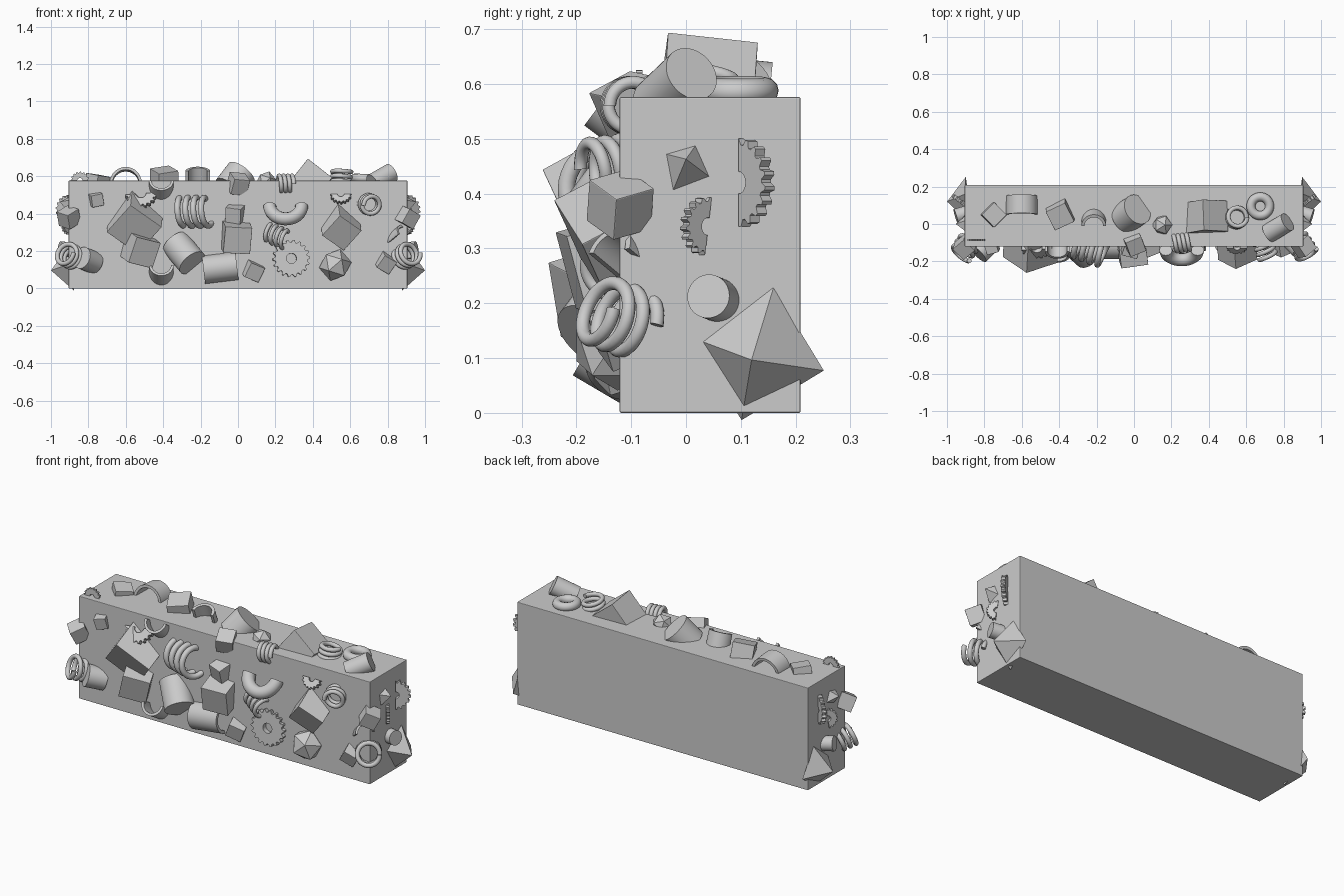
import bpy, bmesh
from math import sin, cos, pi, radians
from mathutils import Vector, Matrix, Euler

if "Cube" in bpy.data.objects:
    bpy.data.objects.remove(bpy.data.objects["Cube"])


def frame(loc, axis, up=(0, 0, 1)):
    """Matrix with local z along axis and local y towards up."""
    z = Vector(axis).normalized()
    u = Vector(up)
    if abs(z.dot(u.normalized())) > 0.98:
        u = Vector((0.1, 1, 0))
    x = u.cross(z).normalized()
    m = Matrix((x, z.cross(x), z)).transposed().to_4x4()
    return Matrix.Translation(loc) @ m


def finish(name, bm, mat, bevel=0.0, smooth=False):
    bmesh.ops.transform(bm, matrix=mat, verts=bm.verts)
    if bevel:
        bmesh.ops.bevel(bm, geom=bm.edges[:], offset=bevel, segments=2, affect='EDGES', profile=0.5)
    bmesh.ops.recalc_face_normals(bm, faces=bm.faces[:])
    me = bpy.data.meshes.new(name)
    bm.to_mesh(me)
    bm.free()
    ob = bpy.data.objects.new(name, me)
    bpy.context.collection.objects.link(ob)
    if smooth:
        bpy.ops.object.select_all(action='DESELECT')
        ob.select_set(True)
        bpy.context.view_layer.objects.active = ob
        bpy.ops.object.shade_smooth_by_angle(angle=radians(35))
    return ob


def block(name, loc, size, rot=(0, 0, 0), order='XYZ', bevel=0.002):
    bm = bmesh.new()
    bmesh.ops.create_cube(bm, size=1)
    bmesh.ops.scale(bm, vec=size, verts=bm.verts)
    e = Euler([radians(a) for a in rot], order)
    return finish(name, bm, Matrix.Translation(loc) @ e.to_matrix().to_4x4(), bevel)


def cone(name, loc, axis, r1, r2, depth, sides=40, up=(0, 0, 1)):
    bm = bmesh.new()
    bmesh.ops.create_cone(bm, cap_ends=True, segments=sides, radius1=r1, radius2=r2, depth=depth)
    return finish(name, bm, frame(loc, axis, up), smooth=sides > 8)


def sector(name, loc, axis, up, r, hole, depth, half=True, teeth=0):
    """Toothed or plain ring, full or half; the half bulges towards up."""
    bm = bmesh.new()
    n = teeth * 4 if teeth else 32
    span = pi if half else 2 * pi
    rows = []
    for i in range(n + 1 if half else n):
        a = span * i / n
        ro = r * (0.86 if teeth and i % 4 > 1 else 1)
        rows.append([bm.verts.new((q * cos(a), q * sin(a), z)) for q, z in
                     ((hole, -depth / 2), (ro, -depth / 2), (ro, depth / 2), (hole, depth / 2))])
    pairs = list(zip(rows, rows[1:])) + ([] if half else [(rows[-1], rows[0])])
    for a, b in pairs:
        for k in range(4):
            bm.faces.new((a[k], a[(k + 1) % 4], b[(k + 1) % 4], b[k]))
    if half:
        bm.faces.new(rows[0])
        bm.faces.new(rows[-1])
    return finish(name, bm, frame(loc, axis, up), smooth=not teeth)


def tube(name, loc, axis, R, r, length=0.0, turns=1.0, up=(0, 0, 1)):
    """Round bar swept along a coil: spring, torus or half torus."""
    bm = bmesh.new()
    n, k = int(36 * turns), 12
    closed = turns == 1
    rows = []
    for i in range(n if closed else n + 1):
        t = i / n
        a = 2 * pi * turns * t
        rows.append([bm.verts.new(((R + r * cos(b)) * cos(a), (R + r * cos(b)) * sin(a),
                                   r * sin(b) + length * (t - 0.5)))
                     for b in [2 * pi * j / k for j in range(k)]])
    for a, b in list(zip(rows, rows[1:])) + ([(rows[-1], rows[0])] if closed else []):
        for j in range(k):
            bm.faces.new((a[j], a[(j + 1) % k], b[(j + 1) % k], b[j]))
    if not closed:
        bm.faces.new(rows[0])
        bm.faces.new(rows[-1])
    return finish(name, bm, frame(loc, axis, up), smooth=True)


def ico(name, loc, r, rot=0.3):
    bm = bmesh.new()
    bmesh.ops.create_icosphere(bm, subdivisions=1, radius=r)
    return finish(name, bm, Matrix.Translation(loc) @ Matrix.Rotation(rot, 4, 'Y'))


# main body
F = -0.12
block('main_block', (0, 0.044, 0.288), (1.81, 0.33, 0.576), bevel=0.003)

# cubes on the front: x, y, z, size, tilt x, in-plane y, yaw z
for x, y, z, s, a, b, c in [
        (-0.76, F, 0.476, 0.065, 15, -12, 15), (-0.55, -0.10, 0.365, 0.21, 25, 35, 15),
        (-0.525, -0.145, 0.21, 0.145, 10, 14, 25), (-0.01, -0.14, 0.275, 0.145, 15, 3, 8),
        (-0.015, -0.125, 0.4, 0.085, 20, 8, -15), (0.08, F, 0.096, 0.085, 10, 22, 20),
        (0.55, -0.125, 0.33, 0.15, 20, 35, 20), (0.79, F, 0.14, 0.08, 15, 30, 20),
        (0.0, -0.105, 0.56, 0.09, 25, 5, 22)]:
    block('front_cube', (x, y, z), (s, s, s), (a, b, c), 'XZY')

# cubes on the top
for x, y, z, s, a, b, c in [
        (-0.755, 0.05, 0.56, 0.095, 8, 6, 45), (-0.395, 0.055, 0.58, 0.115, 15, -8, 25),
        (0.385, 0.037, 0.57, 0.165, -8, 38, -3)]:
    block('top_cube', (x, y, z), (s, s, s), (a, b, c))

# cylinders
cone('front_cylinder', (-0.29, -0.125, 0.19), (0.5, -0.45, -0.6), 0.08, 0.08, 0.16)
cone('left_cylinder', (-0.80, -0.125, 0.15), (-0.6, -0.6, 0.25), 0.06, 0.06, 0.1)
cone('top_drum', (-0.015, 0.055, 0.575), (0.5, 0.35, 0.65), 0.085, 0.085, 0.12)
cone('top_right_cylinder', (0.77, -0.02, 0.59), (0.7, 0.42, 0.4), 0.052, 0.052, 0.13)

# half pipes
sector('half_pipe_upper', (-0.41, -0.11, 0.55), (0, -0.8, 0.6), (0, -0.6, -0.8), 0.066, 0.052, 0.09)
sector('half_pipe_lower', (-0.41, -0.13, 0.1), (0, -0.85, 0.5), (0, -0.5, -0.85), 0.066, 0.052, 0.1)
sector('half_pipe_wide', (-0.095, -0.11, 0.11), (1, 0, 0.12), (0, -1, 0.1), 0.076, 0.06, 0.18)
sector('half_pipe_top_arch', (-0.6, 0.1, 0.56), (0, 1, -0.1), (0, 0.1, 1), 0.085, 0.07, 0.1)
sector('half_pipe_top_ring', (-0.215, 0.005, 0.585), (0, -0.35, 0.9), (0, 0.9, 0.35), 0.066, 0.05, 0.09)
sector('half_pipe_right', (0.86, -0.11, 0.27), (0.6, -0.6, 0.5), (0.1, -0.2, 0.9), 0.05, 0.038, 0.1)

# springs: location, axis, radius, wire radius, length, turns
for loc, ax, R, r, ln, t in [
        ((-0.235, -0.125, 0.41), (1, -0.35, 0), 0.075, 0.016, 0.18, 4),
        ((0.21, F, 0.28), (0.9, -0.4, -0.4), 0.048, 0.011, 0.13, 4),
        ((0.255, -0.10, 0.56), (1, 0.1, 0), 0.043, 0.0115, 0.08, 3.5),
        ((0.70, -0.13, 0.45), (0.3, -0.85, -0.1), 0.047, 0.012, 0.1, 3.5),
        ((0.55, 0.035, 0.59), (0.15, 0.1, 1), 0.05, 0.012, 0.08, 3)]:
    tube('spring', loc, ax, R, r, ln, t)

# rings, ball shapes and front gears
tube('half_torus', (0.255, -0.14, 0.44), (0, -0.8, 0.6), 0.085, 0.035, 0, 0.5, up=(0, -0.6, -0.8))
tube('top_torus', (0.675, 0.095, 0.588), (0.05, 0, 1), 0.05, 0.024, up=(0, 1, 0))
ico('front_gem', (0.52, -0.125, 0.125), 0.088)
ico('top_gem', (0.15, -0.005, 0.572), 0.056)
sector('front_gear', (0.285, -0.13, 0.16), (0.05, -1, 0.05), (0, 0, 1), 0.1, 0.027, 0.035, False, 18)
sector('front_half_gear', (-0.52, -0.125, 0.5), (0, -0.8, 0.6), (0.1, -0.6, -0.8), 0.083, 0.028, 0.025, True, 9)
sector('small_half_gear', (0.55, -0.12, 0.5), (0, -0.8, 0.6), (0, -0.6, -0.8), 0.056, 0.018, 0.02, True, 8)
sector('top_half_gear', (-0.845, -0.085, 0.575), (0, 1, 0), (0, 0, 1), 0.05, 0.015, 0.012, True, 8)

# side pieces, repeated on both ends
for s, side in ((1, 'right'), (-1, 'left')):
    X = 0.905 * s
    cone(side + '_big_pyramid', (0.945 * s, 0.125, 0.102), (s, -0.1, -0.1), 0.125, 0.0, 0.11, 4, (0, 0.25, 1))
    cone(side + '_small_pyramid', (X * 1.01, 0.0, 0.455), (s, 0, 0.2), 0.07, 0.0, 0.08, 4, (0, 0.5, 1))
    cone(side + '_cylinder', (X, 0.055, 0.207), (s, -0.3, 0.12), 0.04, 0.04, 0.1)
    sector(side + '_gear_large', (X, 0.105, 0.42), (0.6 * s, -0.8, 0), (0.8 * s, 0.6, 0), 0.08, 0.02, 0.022, True, 9)
    sector(side + '_gear_small', (X, 0.035, 0.34), (0.75 * s, 0.65, 0), (0.65 * s, -0.75, 0.15), 0.053, 0.016, 0.018, True, 9)
    block(side + '_corner_cube', (X, -0.12, 0.38), (0.085,) * 3, (15, 25 * s, 40))
    tube(side + '_corner_spring', (0.9 * s, -0.125, 0.175), (0.55 * s, -0.8, 0.3), 0.057, 0.0125, 0.1, 3)
